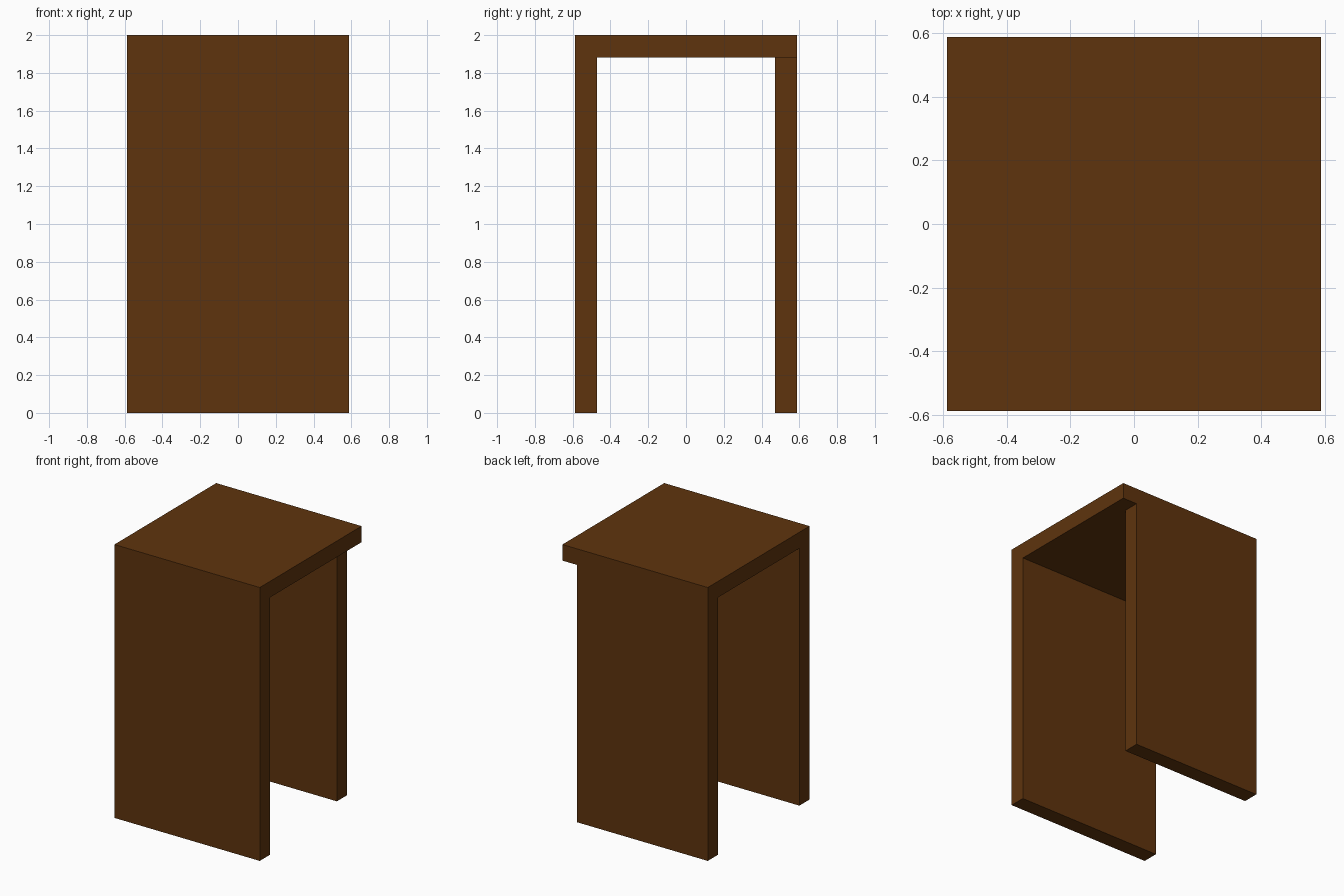
import bpy
import bmesh

if "Cube" in bpy.data.objects:
    bpy.data.objects.remove(bpy.data.objects["Cube"])

U = 2 / 17          # one board thickness
H = 5 * U           # half width and half depth

wood = bpy.data.materials.new("dark brown wood")
wood.diffuse_color = (0.114, 0.0343, 0.0042, 1)
wood.use_nodes = True
wood.node_tree.nodes["Principled BSDF"].inputs["Base Color"].default_value = wood.diffuse_color


def extrude_profile(name, profile, x0, x1):
    """Extrude a (y, z) outline along x."""
    bm = bmesh.new()
    face = bm.faces.new([bm.verts.new((x0, y, z)) for y, z in profile])
    ext = bmesh.ops.extrude_face_region(bm, geom=[face])
    moved = [g for g in ext["geom"] if isinstance(g, bmesh.types.BMVert)]
    bmesh.ops.translate(bm, verts=moved, vec=(x1 - x0, 0, 0))
    bmesh.ops.recalc_face_normals(bm, faces=bm.faces[:])
    mesh = bpy.data.meshes.new(name)
    bm.to_mesh(mesh)
    bm.free()
    mesh.materials.append(wood)
    obj = bpy.data.objects.new(name, mesh)
    bpy.context.collection.objects.link(obj)
    return obj


# Top board and full-width front panel as one L-shaped piece
extrude_profile("top_and_front_panel",
                [(-H, 0), (-H + U, 0), (-H + U, 2 - U), (H, 2 - U), (H, 2), (-H, 2)],
                -H, H)

# Back panel, one board thickness short on the right side
extrude_profile("back_panel",
                [(H - U, 0), (H, 0), (H, 2 - U), (H - U, 2 - U)],
                -H, H - U)
